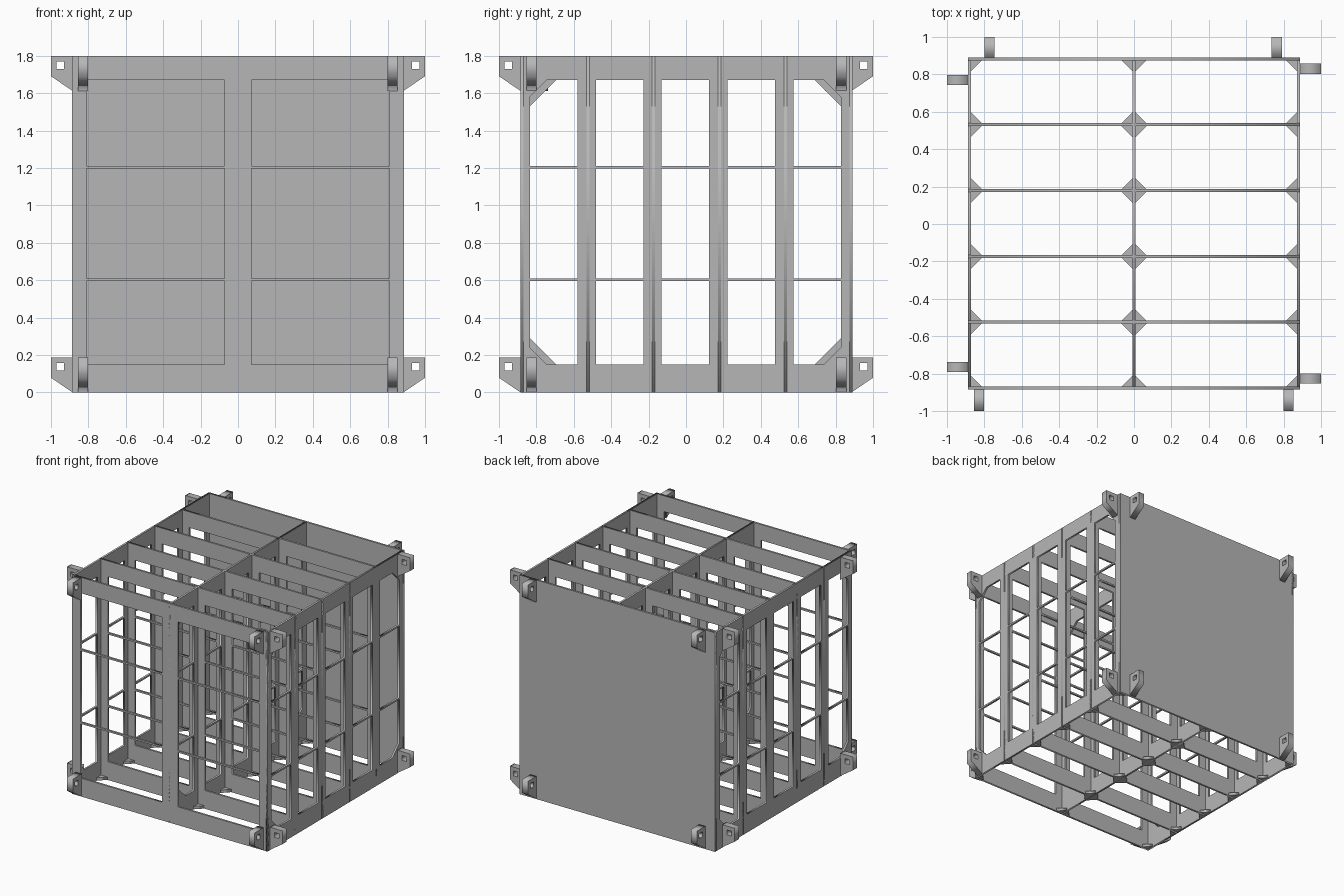
import bpy
from mathutils import Matrix, Vector

cube = bpy.data.objects.get("Cube")
if cube:
    bpy.data.objects.remove(cube)

grey = bpy.data.materials.new("plain_grey")
grey.use_nodes = True
COLOUR = (0.47, 0.47, 0.47, 1)
grey.diffuse_color = COLOUR
grey.node_tree.nodes["Principled BSDF"].inputs["Base Color"].default_value = COLOUR

X, Y, Z = Vector((1, 0, 0)), Vector((0, 1, 0)), Vector((0, 0, 1))
HEIGHT = 1.8
WALL = 0.016
HALF = 0.888                                  # half width of the crate
SIDE = HALF - WALL / 2                        # centre of the side walls
ROWS = [(0.15, 0.596), (0.61, 1.196), (1.21, 1.67)]
DIVIDERS = [-0.877 + 0.352 * i for i in range(6)]


def plate(name, loops, u, v, origin, thickness):
    """Flat plate filled between closed loops, inner loops become holes."""
    curve = bpy.data.curves.new(name, 'CURVE')
    curve.dimensions = '2D'
    curve.fill_mode = 'BOTH'
    curve.extrude = thickness / 2
    for loop in loops:
        spline = curve.splines.new('POLY')
        spline.points.add(len(loop) - 1)
        for point, (a, b) in zip(spline.points, loop):
            point.co = (a, b, 0, 1)
        spline.use_cyclic_u = True
    temp = bpy.data.objects.new(name + "_outline", curve)
    bpy.context.collection.objects.link(temp)
    graph = bpy.context.evaluated_depsgraph_get()
    mesh = bpy.data.meshes.new_from_object(temp.evaluated_get(graph))
    bpy.data.objects.remove(temp)
    bpy.data.curves.remove(curve)
    mesh.name = name
    frame = Matrix((u, v, u.cross(v))).transposed().to_4x4()
    mesh.transform(Matrix.Translation(origin) @ frame)
    mesh.materials.clear()
    mesh.materials.append(grey)
    obj = bpy.data.objects.new(name, mesh)
    bpy.context.collection.objects.link(obj)
    return obj


def rect(a0, a1, b0, b1):
    return [(a0, b0), (a1, b0), (a1, b1), (a0, b1)]


def cut_rect(a0, a1, b0, b1, corner, c):
    """Rectangle with the corner of the given index chamfered by c."""
    pts = rect(a0, a1, b0, b1)
    da, db = [(1, 1), (-1, 1), (-1, -1), (1, -1)][corner]
    a, b = pts[corner]
    first, second = (a + da * c, b), (a, b + db * c)
    pts[corner:corner + 1] = [second, first] if corner % 2 == 0 else [first, second]
    return pts


# Solid back panel, and the front panel and dividers with two columns of openings
for i, y in enumerate(DIVIDERS):
    loops = [rect(-HALF, HALF, 0, HEIGHT)]
    name = "back_panel"
    if i < 5:
        name = f"divider_{i}" if i else "front_panel"
        for a0, a1 in ((-0.81, -0.073), (0.073, 0.81)):
            loops += [rect(a0, a1, b0, b1) for b0, b1 in ROWS]
    plate(name, loops, X, Z, Vector((0, y, 0)), WALL)

# Side walls and centre wall, five columns, chamfered at the four outer corners
for name, x, chamfer in (("right_wall", -SIDE, 0.09), ("centre_wall", 0, 0.14),
                         ("left_wall", SIDE, 0.09)):
    loops = [rect(DIVIDERS[0] - WALL / 2, DIVIDERS[-1] + WALL / 2, 0, HEIGHT)]
    for col in range(5):
        mid = (col - 2) * 0.352 - 0.003
        for row, (b0, b1) in enumerate(ROWS):
            cell = (mid - 0.127, mid + 0.127, b0, b1)
            corner = {(0, 0): 0, (4, 0): 1, (4, 2): 2, (0, 2): 3}.get((col, row))
            loops.append(rect(*cell) if corner is None else cut_rect(*cell, corner, chamfer))
    plate(name, loops, Y, Z, Vector((x, 0, 0)), WALL)

# Triangular gussets in the bottom corners of every compartment
GUSSET = 0.058
triangles = []
for side in (-1, 1):
    for y0, y1 in zip(DIVIDERS, DIVIDERS[1:]):
        for x, dx in ((side * WALL / 2, side), (side * (SIDE - WALL / 2), -side)):
            for y, dy in ((y0 + WALL / 2, 1), (y1 - WALL / 2, -1)):
                triangles.append([(x, y), (x + dx * GUSSET, y), (x, y + dy * GUSSET)])
plate("floor_gussets", triangles, X, Y, Vector((0, 0, 0.012)), 0.024)

# Corner lugs with square holes, at the top and bottom of each face
LUGS = {"right": (-X, Y, (-0.765, 0.77)), "left": (X, Y, (-0.825, 0.83)),
        "front": (-Y, X, (-0.828, 0.825)), "back": (Y, X, (-0.772, 0.763))}
for face, (out, along, offsets) in LUGS.items():
    for i, offset in enumerate(offsets):
        for level, drop in (("top", 0), ("bottom", HEIGHT - 0.188)):
            outline = [(HALF - 0.004, 1.8), (1, 1.8), (1, 1.69), (HALF - 0.004, 1.612)]
            hole = rect(0.93, 0.97, 1.728, 1.768)
            loops = [[(a, b - drop) for a, b in loop] for loop in (outline, hole)]
            plate(f"{face}_{level}_lug_{i}", loops, out, Z, along * offset, 0.054)
